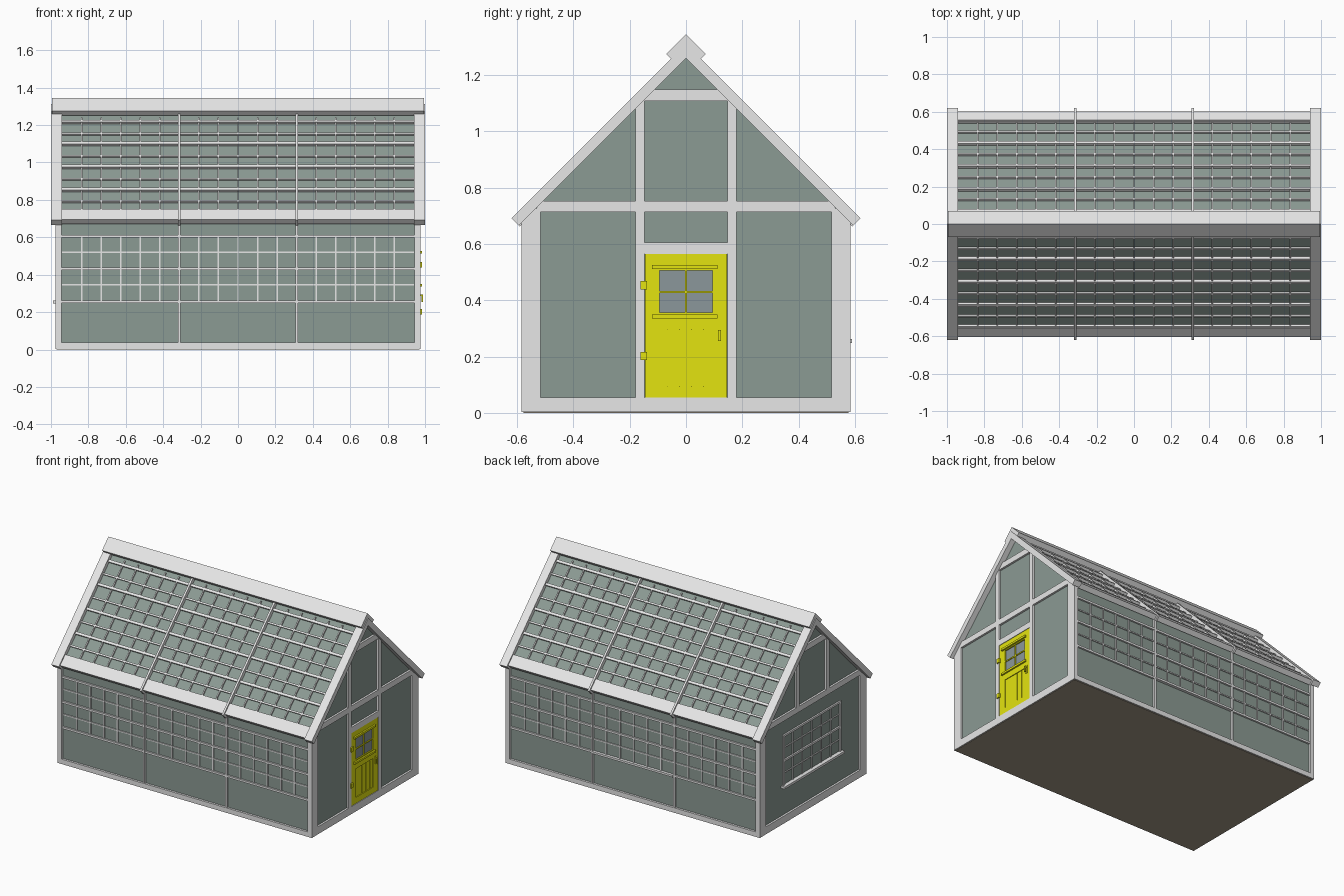
import bpy
import bmesh

cube = bpy.data.objects.get("Cube")
if cube:
    bpy.data.objects.remove(cube, do_unlink=True)


def material(name, r, g, b):
    m = bpy.data.materials.new(name)
    m.diffuse_color = (r, g, b, 1)
    m.use_nodes = True
    m.node_tree.nodes["Principled BSDF"].inputs["Base Color"].default_value = (r, g, b, 1)
    return m


white = material("painted white", 0.8, 0.8, 0.8)
glass = material("grey green glass", 0.26, 0.325, 0.295)
yellow = material("door yellow", 0.77, 0.77, 0.005)
pane = material("door pane grey", 0.26, 0.31, 0.33)
tan = material("floor tan", 0.36, 0.31, 0.24)

# Every solid is a side-on (y, z) outline stretched from x0 to x1
def box(x0, x1, y0, y1, z0, z1):
    return x0, x1, [(y0, z0), (y1, z0), (y1, z1), (y0, z1)]


def slope(x0, x1, side, a, b, top, thick):
    """Board lying on the 45 degree roof, from y = a to y = b; its top has y + z = top."""
    d = thick / 2
    pts = [(a, top - a), (b, top - b), (b - d, top - b - d), (a - d, top - a - d)]
    return x0, x1, [(side * y, z) for y, z in pts]


def make(name, mat, solids):
    bm = bmesh.new()
    for x0, x1, pts in solids:
        ends = [[bm.verts.new((x, y, z)) for y, z in pts] for x in (x0, x1)]
        bm.faces.new(ends[0])
        bm.faces.new(ends[1][::-1])
        n = len(pts)
        for i in range(n):
            j = (i + 1) % n
            bm.faces.new((ends[0][i], ends[1][i], ends[1][j], ends[0][j]))
    bmesh.ops.recalc_face_normals(bm, faces=bm.faces)
    me = bpy.data.meshes.new(name)
    bm.to_mesh(me)
    bm.free()
    me.materials.append(mat)
    ob = bpy.data.objects.new(name, me)
    bpy.context.collection.objects.link(ob)
    return ob


SIDES = (-1, 1)
BAYS = (-0.94, -0.315, 0.315, 0.94)
ROOF = 1.275
# Upright glazing bars: six panes in each of three bays
BARS = [a + (b - a) * k / 6 for a, b in zip(BAYS, BAYS[1:]) for k in range(1, 6)]

# Floor and glazed body
make("floor", tan, [box(-0.97, 0.97, -0.578, 0.578, 0, 0.02)])
make("glass_body", glass, [(-0.962, 0.962, [
    (-0.57, 0.02), (0.57, 0.02), (0.57, ROOF - 0.57), (0, ROOF), (-0.57, ROOF - 0.57)])])

# Long walls
for s, label in zip(SIDES, ("front", "back")):
    def wall(x0, x1, z0, z1, depth):
        return box(x0, x1, s * 0.56, s * depth, z0, z1)

    frame = [wall(-0.95, 0.95, 0.003, 0.037, 0.585)]
    frame += [wall(x - 0.007, x + 0.007, 0.03, 0.7, 0.583) for x in BAYS[1:3]]
    frame += [wall(-0.95, 0.95, z - 0.007, z + 0.007, 0.582) for z in (0.255, 0.432, 0.605)]
    make(label + "_wall_frame", white, frame)
    bars = [wall(x - 0.004, x + 0.004, 0.255, 0.605, 0.577) for x in BARS]
    bars += [wall(-0.94, 0.94, z - 0.004, z + 0.004, 0.577) for z in (0.345, 0.52)]
    make(label + "_wall_glazing_bars", white, bars)

    # Roof slope
    make(label + "_eave_board", white, [slope(-0.95, 0.95, s, 0.555, 0.605, 1.30, 0.05)])
    rafters = [slope(x - 0.007, x + 0.007, s, 0.03, 0.62, 1.312, 0.06) for x in BAYS[1:3]]
    rafters += [slope(-0.945, 0.945, s, y - 0.006, y + 0.006, 1.297, 0.03)
                for y in (0.075, 0.192, 0.315, 0.437, 0.553)]
    make(label + "_roof_frame", white, rafters)
    bars = [slope(x - 0.004, x + 0.004, s, 0.05, 0.56, 1.29, 0.025) for x in BARS]
    bars += [slope(-0.94, 0.94, s, y - 0.004, y + 0.004, 1.29, 0.025)
             for y in (0.135, 0.253, 0.376, 0.496)]
    make(label + "_roof_glazing_bars", white, bars)
    make(label + "_ridge_cap", white, [slope(-0.995, 0.995, s, 0, 0.07, 1.345, 0.05)])
    make(label + "_barge_boards", white,
         [slope(min(e * 0.942, e), max(e * 0.942, e), s, 0, 0.62, 1.312, 0.052) for e in SIDES])

make("back_window_sill", white, [box(-0.31, 0.31, 0.57, 0.59, 0.248, 0.262)])

# Gable ends
for e, label in zip(SIDES, ("right", "left")):
    e = -e
    x0, x1 = e * 0.945, e * 0.976
    posts = []
    for s in SIDES:
        posts.append((x0, x1, [(s * 0.517, 0.003), (s * 0.585, 0.003),
                               (s * 0.585, 0.68), (s * 0.517, 0.74)]))
        low = 0.05 if e > 0 else 0.73
        posts.append((x0, x1, [(s * 0.147, low), (s * 0.18, low),
                               (s * 0.18, ROOF - 0.18), (s * 0.147, ROOF - 0.147)]))
    beams = [box(x0, x1, -0.52, 0.52, 0.003, 0.055),
             box(x0, x1, -0.53, 0.53, 0.713, 0.753),
             (x0, x1, [(-0.16, 1.108), (0.16, 1.108), (0.12, 1.148), (-0.12, 1.148)])]
    if e > 0:
        beams.append(box(x0, x1, -0.15, 0.15, 0.564, 0.605))
    make(label + "_gable_posts", white, posts)
    make(label + "_gable_beams", white, beams)

# Window in the left... end wall opposite the door
W = 0.31
win = [box(-0.973, -0.95, s * W - 0.008, s * W + 0.008, 0.255, 0.61) for s in SIDES]
win += [box(-0.973, -0.95, -W, W, z - 0.007, z + 0.007) for z in (0.432, 0.605)]
win += [box(-0.968, -0.95, -W, W, z - 0.004, z + 0.004) for z in (0.345, 0.52)]
win += [box(-0.968, -0.95, y - 0.004, y + 0.004, 0.255, 0.605)
        for y in [W * k / 3 for k in range(-2, 3)]]
win.append(box(-0.99, -0.95, -W - 0.02, W + 0.02, 0.247, 0.263))
make("end_window", white, win)

# Door
D = 0.972
door = [box(0.95, D, s * 0.095, s * 0.145, 0.055, 0.564) for s in SIDES]
door += [box(0.95, D, -0.1, 0.1, a, b)
         for a, b in ((0.055, 0.096), (0.295, 0.357), (0.505, 0.564))]
door += [box(0.95, 0.967, -0.106 + k * 0.0425, -0.109 + (k + 1) * 0.0425, 0.09, 0.3)
         for k in range(5)]
door.append(box(0.95, 0.964, -0.1, 0.1, 0.09, 0.3))
make("door", yellow, door)
make("door_pane", pane, [box(0.95, 0.9635, -0.1, 0.1, 0.35, 0.51)])
make("door_pane_bars", yellow, [box(0.95, 0.969, -0.004, 0.004, 0.355, 0.507),
                                box(0.95, 0.969, -0.096, 0.096, 0.425, 0.433)])
make("door_ledges", yellow, [box(0.95, 0.983, -0.12, 0.112, 0.512, 0.526),
                             box(0.95, 0.983, -0.12, 0.112, 0.336, 0.35)])
make("door_hinges", yellow, [box(0.96, 0.985, -0.162, -0.138, z - 0.015, z + 0.015)
                             for z in (0.453, 0.202)])
make("door_handle", yellow, [box(0.96, 0.976, 0.112, 0.126, 0.25, 0.305),
                             box(0.97, 0.988, 0.115, 0.123, 0.285, 0.293),
                             box(0.982, 0.99, 0.114, 0.124, 0.255, 0.295)])
